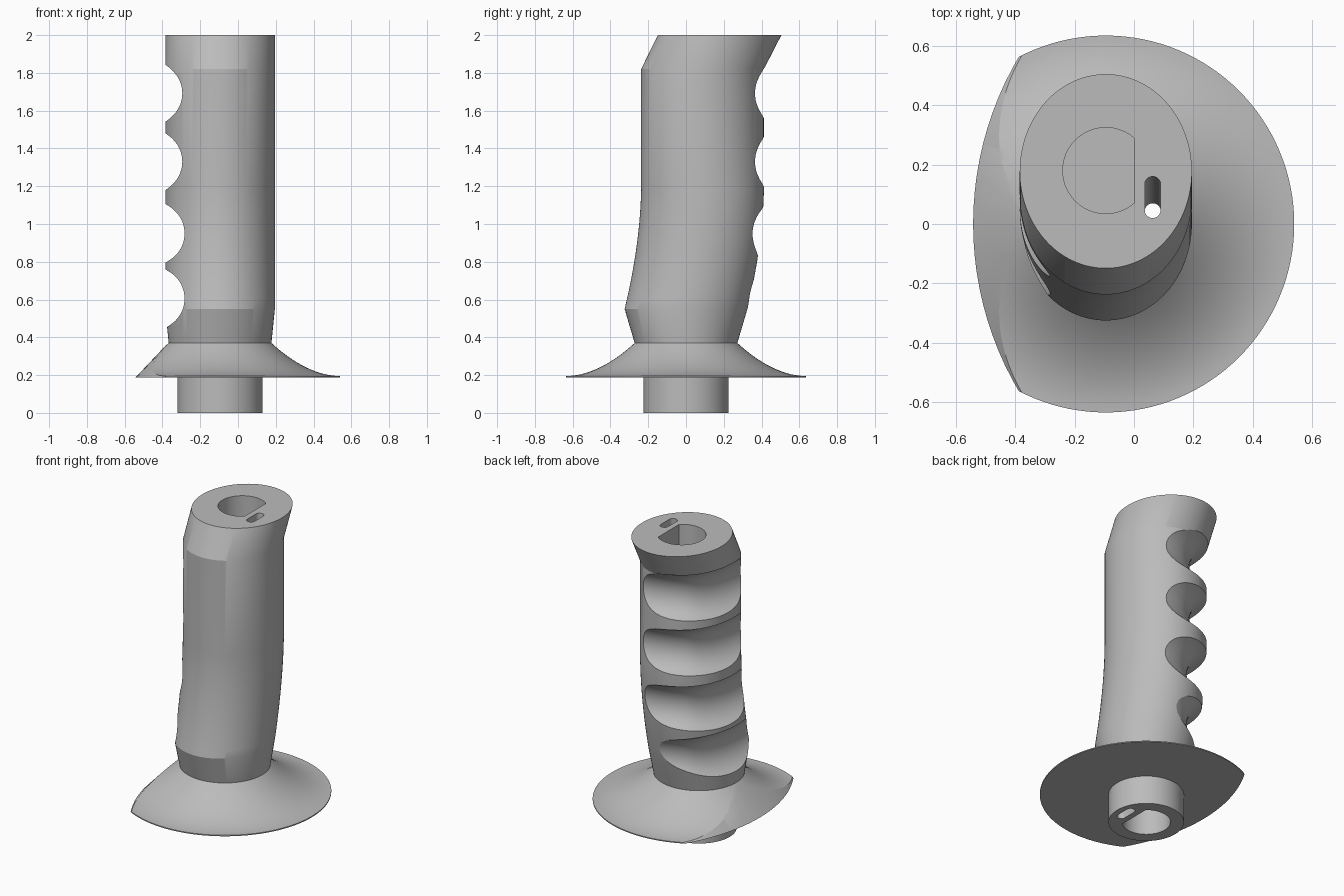
import bpy, bmesh, math
from mathutils import Vector

if "Cube" in bpy.data.objects:
    bpy.data.objects.remove(bpy.data.objects["Cube"], do_unlink=True)

AXIS = -0.095          # x of the grip axis
SIDES = 128

grey = bpy.data.materials.new("plain grey")
grey.use_nodes = True
grey.diffuse_color = (0.5, 0.5, 0.5, 1)
grey.node_tree.nodes["Principled BSDF"].inputs["Base Color"].default_value = (0.5, 0.5, 0.5, 1)


def loft(name, rings):
    """Skin a list of equal-length point rings and cap both ends."""
    bm = bmesh.new()
    loops = [[bm.verts.new(p) for p in ring] for ring in rings]
    for a, b in zip(loops, loops[1:]):
        for i in range(len(a)):
            j = (i + 1) % len(a)
            bm.faces.new((a[i], a[j], b[j], b[i]))
    bm.faces.new(loops[0])
    bm.faces.new(loops[-1])
    bmesh.ops.recalc_face_normals(bm, faces=bm.faces)
    mesh = bpy.data.meshes.new(name)
    bm.to_mesh(mesh)
    bm.free()
    mesh.materials.append(grey)
    obj = bpy.data.objects.new(name, mesh)
    bpy.context.collection.objects.link(obj)
    return obj


def ellipse(cx, cy, z, rx, ry):
    angles = [2 * math.pi * i / SIDES for i in range(SIDES)]
    return [(cx + rx * math.cos(a), cy + ry * math.sin(a), z) for a in angles]


def d_shape(cy, z, r=0.145, flat=0.095):
    a0 = math.acos(flat / r)
    angles = [a0 + (2 * math.pi - 2 * a0) * i / 48 for i in range(49)]
    return [(AXIS + r * math.cos(a), cy + r * math.sin(a), z) for a in angles]


def slot_shape(cy, z, r=0.027, half=0.043):
    ring = []
    for i in range(24):
        a = math.pi * (i + 0.5) / 12
        ring.append((0.063 + r * math.cos(a), cy + math.copysign(half, math.sin(a)) + r * math.sin(a), z))
    return ring


def boolean(obj, cutter, operation="DIFFERENCE"):
    mod = obj.modifiers.new("cut", "BOOLEAN")
    mod.operation = operation
    mod.solver = "EXACT"
    mod.object = cutter
    bpy.context.view_layer.objects.active = obj
    bpy.ops.object.modifier_apply(modifier=mod.name)


def finger_tube(z, shift, r=0.165):
    """Bent tube that wraps the back corner of the grip."""
    path = [Vector(p) for p in ((0.4, 0.532), (-0.176, 0.532), (-0.46, 0.248), (-0.46, -0.5))]
    for _ in range(3):  # round the corners
        cut = [path[0]]
        for a, b in zip(path, path[1:]):
            cut += [a.lerp(b, 0.25), a.lerp(b, 0.75)]
        path = cut + [path[-1]]
    rings = []
    for i, p in enumerate(path):
        before = (p - path[i - 1]).normalized() if i else (path[1] - p).normalized()
        after = (path[i + 1] - p).normalized() if i < len(path) - 1 else before
        tangent = (before + after).normalized()
        side = Vector((-tangent.y, tangent.x)) / tangent.dot(before)
        ring = []
        for k in range(64):
            a = 2 * math.pi * k / 64
            q = p + side * r * math.cos(a)
            ring.append((q.x + shift, q.y - shift, z + r * math.sin(a)))
        rings.append(ring)
    return loft("finger_cutter", rings)


# Grip: round neck, curved lower half, straight upper half, leaning top
rings = [ellipse(AXIS, 0, 0.37, 0.272, 0.272)]
for i in range(15):
    t = 1 - i / 14
    rings.append(ellipse(AXIS, 0.0875 * (1 - t ** 1.8), 1.2 - 0.65 * t, 0.29, 0.325))
rings.append(ellipse(AXIS, 0.0875, 1.82, 0.29, 0.325))
rings.append(ellipse(AXIS, 0.178, 2.0, 0.29, 0.327))
grip = loft("grip", rings)

# Flared guard, bevelled off on one side by a large cone
rings = [ellipse(AXIS, 0, 0.188, 0.635, 0.635)]
for i in range(17):
    t = 1 - i / 16
    r = 0.272 + 0.363 * t
    rings.append(ellipse(AXIS, 0, 0.195 + 0.175 * (1 - t) ** 1.9, r, r))
guard = loft("guard", rings)
cone = loft("guard_trim", [ellipse(0.567, 0, z, r, r) for z, r in
                           ((0.15, 1.145), (0.4, 0.909))])
boolean(guard, cone, "INTERSECT")

# Mounting stub
stub = loft("stub", [ellipse(AXIS, 0, z, 0.225, 0.225) for z in (0, 0.19)])

# Finger grooves
helpers = [cone]
for z, shift in ((1.692, 0), (1.33, 0), (0.95, 0.012), (0.605, 0.012)):
    helpers.append(finger_tube(z, shift))
    boolean(grip, helpers[-1])

# Sockets at both ends and the long wire slot
top_socket = loft("top_socket", [d_shape(0.18, z) for z in (1.83, 2.1)])
low_socket = loft("low_socket", [d_shape(0, z) for z in (-0.1, 0.34)])
wire_slot = loft("wire_slot", [slot_shape(cy, z) for cy, z in
                               ((0, -0.1), (0, 0.55), (0.04, 1.2), (0.09, 2), (0.096, 2.1))])
boolean(grip, top_socket)
for part in (grip, guard, stub):
    boolean(part, wire_slot)
for part in (guard, stub):
    boolean(part, low_socket)

for helper in helpers + [top_socket, low_socket, wire_slot]:
    bpy.data.objects.remove(helper, do_unlink=True)

# Smooth shading with crisp edges
bpy.ops.object.select_all(action="DESELECT")
for part in (grip, guard, stub):
    part.select_set(True)
bpy.context.view_layer.objects.active = grip
bpy.ops.object.shade_smooth_by_angle(angle=math.radians(22))
